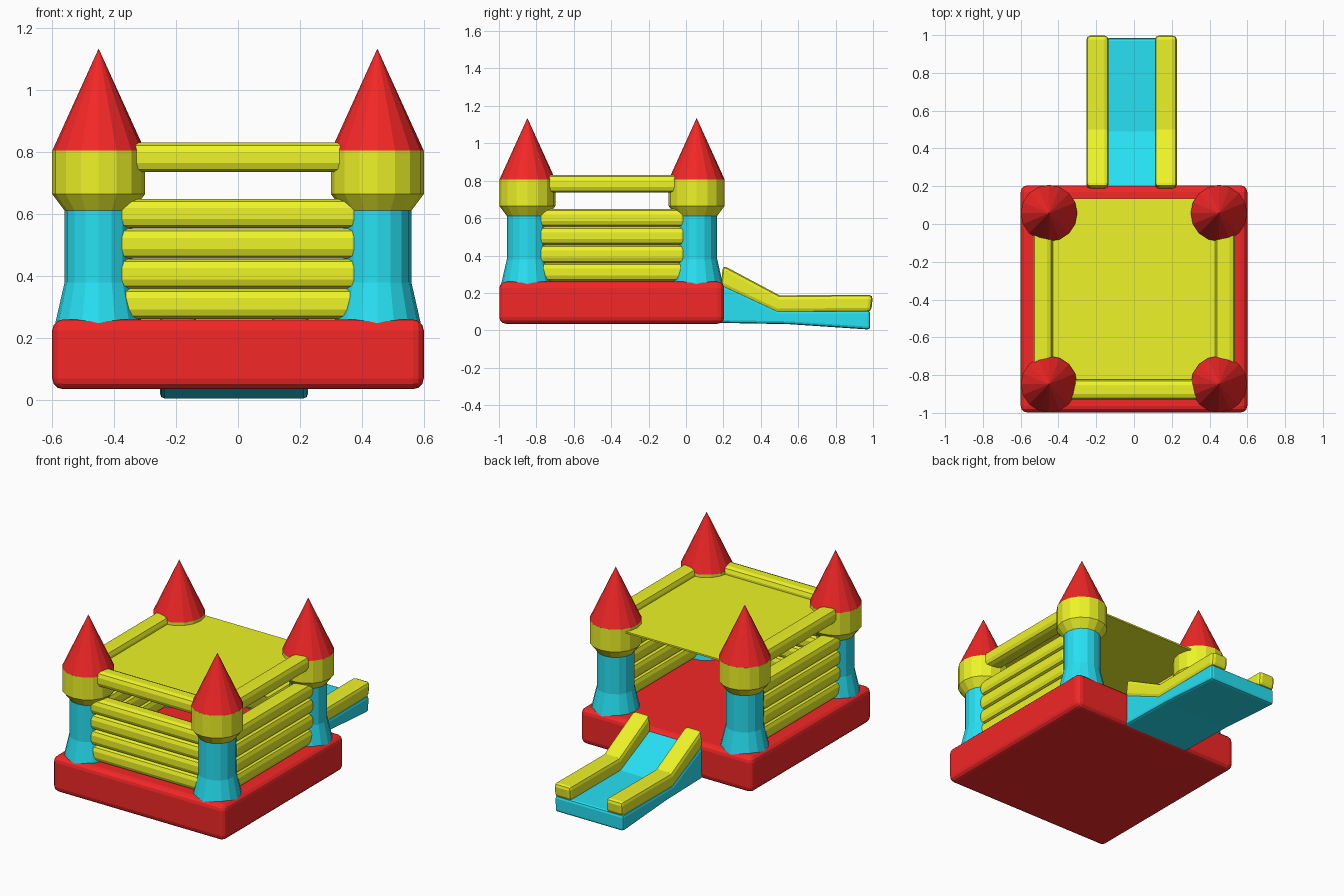
import bpy, bmesh, math

if "Cube" in bpy.data.objects:
    bpy.data.objects.remove(bpy.data.objects["Cube"])


def material(name, rgb):
    m = bpy.data.materials.new(name)
    m.diffuse_color = (*rgb, 1)
    m.use_nodes = True
    m.node_tree.nodes["Principled BSDF"].inputs["Base Color"].default_value = m.diffuse_color
    return m


RED = material("red_vinyl", (0.9, 0.02, 0.02))
YELLOW = material("yellow_vinyl", (0.85, 0.9, 0.02))
CYAN = material("cyan_vinyl", (0.02, 0.75, 0.9))


def finish(name, bm, mat, bevel=0, segments=2):
    bmesh.ops.recalc_face_normals(bm, faces=bm.faces)
    mesh = bpy.data.meshes.new(name)
    bm.to_mesh(mesh)
    bm.free()
    ob = bpy.data.objects.new(name, mesh)
    bpy.context.collection.objects.link(ob)
    mesh.materials.append(mat)
    if bevel:
        mod = ob.modifiers.new("soft_edges", "BEVEL")
        mod.width, mod.segments = bevel, segments
        mod.limit_method, mod.angle_limit = "ANGLE", math.radians(40)
    return ob


def box(name, lo, hi, mat, bevel=0, segments=2):
    bm = bmesh.new()
    bmesh.ops.create_cube(bm, size=1)
    for v in bm.verts:
        v.co = [(a + b) / 2 + c * (b - a) for a, b, c in zip(lo, hi, v.co)]
    return finish(name, bm, mat, bevel, segments)


def lathe(name, profile, x, y, mat, sides=16):
    """Rings of (radius, z) joined into a capped solid; radius 0 makes a tip."""
    bm = bmesh.new()
    rings = []
    for r, z in profile:
        n = sides if r else 1
        rings.append([bm.verts.new((x + r * math.cos(2 * math.pi * i / sides),
                                    y + r * math.sin(2 * math.pi * i / sides), z)) for i in range(n)])
    for a, b in zip(rings, rings[1:]):
        for i in range(sides):
            j = (i + 1) % sides
            bm.faces.new([a[i], a[j], b[0]] if len(b) == 1 else [a[i], a[j], b[j], b[i]])
    for ring in (rings[0], rings[-1]):
        if len(ring) > 1:
            bm.faces.new(ring)
    return finish(name, bm, mat)


def extrude_x(name, outline, x0, x1, mat, bevel):
    """Side outline of (y, z) points extruded across x."""
    bm = bmesh.new()
    face = bm.faces.new([bm.verts.new((x0, y, z)) for y, z in outline])
    new = bmesh.ops.extrude_face_region(bm, geom=[face])["geom"]
    bmesh.ops.translate(bm, vec=(x1 - x0, 0, 0), verts=[v for v in new if isinstance(v, bmesh.types.BMVert)])
    return finish(name, bm, mat, bevel)


# Inflated base
box("base", (-0.6, -0.998, 0.035), (0.6, 0.204, 0.26), RED, 0.035, 3)

# Four corner towers
for y, row in ((-0.848, "front"), (0.057, "back")):
    for x, side in ((-0.45, "left"), (0.45, "right")):
        tag = f"{row}_{side}"
        lathe(f"tower_column_{tag}", [(0.143, 0.235), (0.11, 0.38), (0.11, 0.613)], x, y, CYAN)
        lathe(f"tower_drum_{tag}", [(0.11, 0.612), (0.15, 0.665), (0.15, 0.806)], x, y, YELLOW)
        lathe(f"tower_roof_{tag}", [(0.15, 0.805), (0, 1.135)], x, y, RED)

# Stacked wall tubes on three sides, plus the top rail of each side
levels = [(0.262, 0.360), (0.359, 0.456), (0.457, 0.554), (0.555, 0.650), (0.736, 0.831)]
for i, (z0, z1) in enumerate(levels):
    part = "top_rail" if i == 4 else f"wall_tube_{i + 1}"
    box(f"{part}_front", (-0.4, -0.93, z0), (0.4, -0.823, z1), YELLOW, 0.03)
    for s, side in ((-1, "left"), (1, "right")):
        xs = sorted((s * 0.43, s * 0.536))
        box(f"{part}_{side}", (xs[0], -0.795, z0), (xs[1], 0.005, z1), YELLOW, 0.03)

# Canopy sheet
box("canopy", (-0.46, -0.87, 0.778), (0.46, 0.135, 0.788), YELLOW)

# Slide body and its two side bumpers
extrude_x("slide_bed", [(0.17, 0.04), (0.55, 0.033), (0.985, 0.004), (0.985, 0.105),
                        (0.49, 0.105), (0.2, 0.24), (0.17, 0.24)], -0.252, 0.226, CYAN, 0.015)
for x0, side in ((-0.252, "left"), (0.11, "right")):
    extrude_x(f"slide_bumper_{side}", [(0.185, 0.235), (0.485, 0.094), (0.99, 0.098), (1.0, 0.19),
                                       (0.5, 0.187), (0.198, 0.348)], x0, x0 + 0.117, YELLOW, 0.022)
